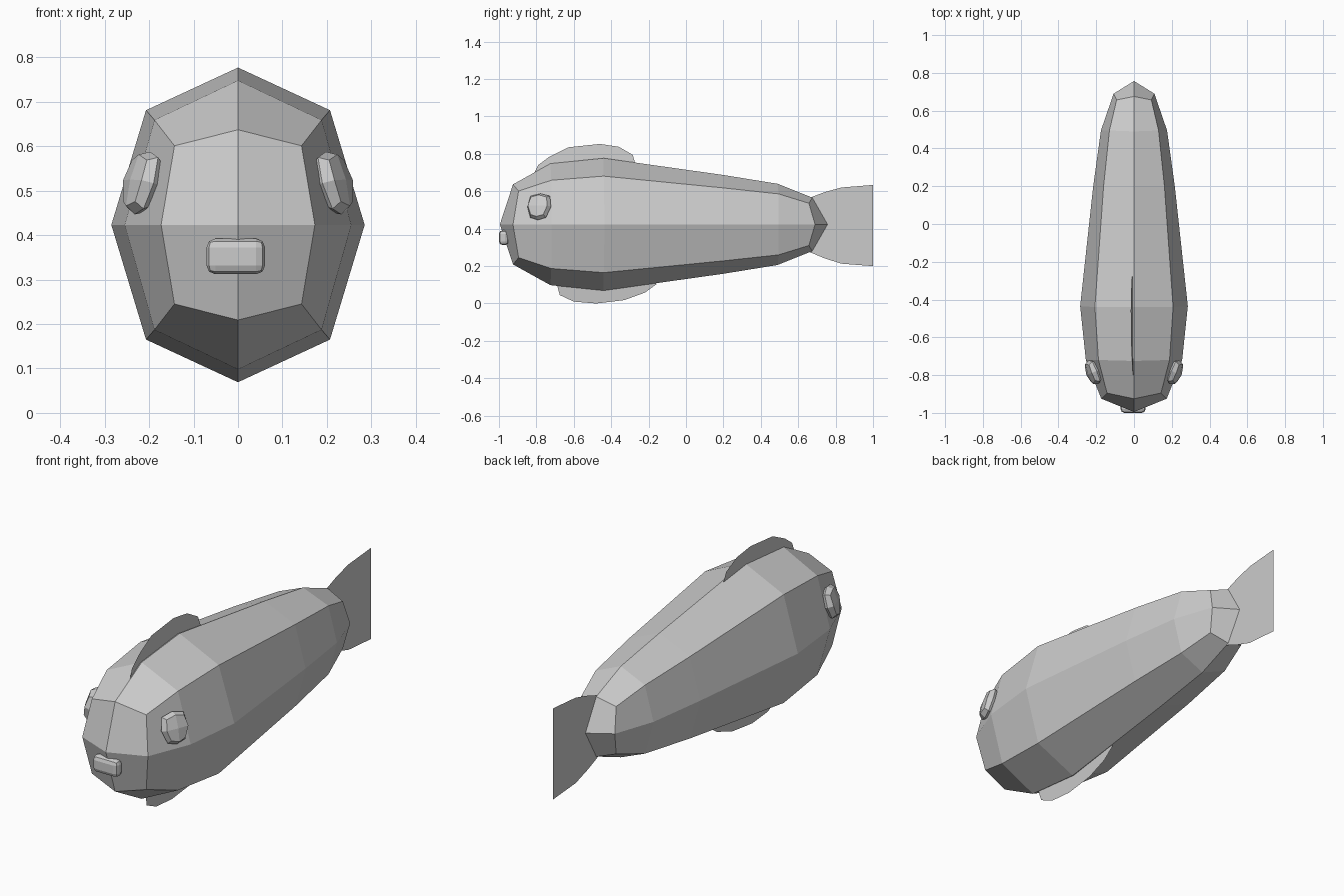
import bpy, bmesh
from mathutils import Vector, Matrix

if "Cube" in bpy.data.objects:
    bpy.data.objects.remove(bpy.data.objects["Cube"])

ZC = 0.423  # height of the body's axis


def finish(bm, name):
    bmesh.ops.recalc_face_normals(bm, faces=bm.faces[:])
    me = bpy.data.meshes.new(name)
    bm.to_mesh(me)
    bm.free()
    ob = bpy.data.objects.new(name, me)
    bpy.context.collection.objects.link(ob)
    return ob


# Body: eight-sided rings, each end closed by four quads round a tip
def ring(bm, top, corner, side):
    (yt, h), (yc, cx, ch), (ys, sx) = top, corner, side
    pts = [(0, yt, h), (cx, yc, ch), (sx, ys, 0), (cx, yc, -ch),
           (0, yt, -h), (-cx, yc, -ch), (-sx, ys, 0), (-cx, yc, ch)]
    return [bm.verts.new((x, y, ZC + z)) for x, y, z in pts]


# (top y, half height), (corner y, x, half height), (side y, x)
sections = [
    ((-0.925, 0.214), (-0.895, 0.143, 0.178), (-0.925, 0.173)),
    ((-0.725, 0.325), (-0.72, 0.188, 0.236), (-0.72, 0.255)),
    ((-0.44, 0.354), (-0.44, 0.207, 0.258), (-0.435, 0.285)),
    ((0.20, 0.264), (0.20, 0.161, 0.195), (0.20, 0.216)),
    ((0.49, 0.217), (0.495, 0.130, 0.163), (0.495, 0.175)),
    ((0.675, 0.143), (0.657, 0.092, 0.113), (0.69, 0.108)),
]
bm = bmesh.new()
rings = [ring(bm, *s) for s in sections]
for a, b in zip(rings, rings[1:]):
    for i in range(8):
        j = (i + 1) % 8
        bm.faces.new((a[i], a[j], b[j], b[i]))
for r, y in ((rings[0], -0.995), (rings[-1], 0.757)):
    tip = bm.verts.new((0, y, ZC))
    for i in range(0, 8, 2):
        bm.faces.new((tip, r[i], r[i + 1], r[(i + 2) % 8]))
finish(bm, "body")


# Fins: thin flat sheets, leaning slightly sideways away from their root
def fin(name, outline, root_z=0.0, lean=0.0):
    bm = bmesh.new()
    bm.faces.new([bm.verts.new((lean * (z - root_z), y, z)) for y, z in outline])
    bmesh.ops.triangulate(bm, faces=bm.faces[:])
    return finish(bm, name)


fin("tail_fin", [(0.60, 0.54), (0.66, 0.565), (0.74, 0.595), (0.83, 0.620), (1.0, 0.634),
                 (0.975, 0.50), (0.965, 0.42), (0.978, 0.33), (1.0, 0.2),
                 (0.83, 0.213), (0.74, 0.242), (0.66, 0.275), (0.60, 0.30)])
fin("dorsal_fin", [(-0.81, 0.70), (-0.79, 0.74), (-0.73, 0.785), (-0.63, 0.835),
                   (-0.46, 0.853), (-0.36, 0.838), (-0.285, 0.795), (-0.272, 0.75),
                   (-0.28, 0.70)], 0.68, -0.1)
fin("belly_fin", [(-0.695, 0.12), (-0.675, 0.045), (-0.60, 0.01), (-0.48, 0.0),
                  (-0.33, 0.018), (-0.22, 0.058), (-0.155, 0.105), (-0.30, 0.15)], 0.15, 0.08)


# Cube split once and rounded by pulling in its edges and corners
def pebble(edge, corner):
    bm = bmesh.new()
    bmesh.ops.create_cube(bm, size=2)
    bmesh.ops.subdivide_edges(bm, edges=bm.edges[:], cuts=1, use_grid_fill=True)
    for v in bm.verts:
        n = sum(abs(c) > 0.5 for c in v.co)
        v.co *= (1, 1, edge, corner)[n]
    return bm


# Eyes: flattened pebbles, narrower at the bottom, facing out and forward
for s, name in ((1, "eye_left"), (-1, "eye_right")):
    bm = pebble(0.82, 0.66)
    n = Vector((0.9, -0.36, 0.26)).normalized()
    t = Vector((0, 0, 1)).cross(n).normalized()
    u = n.cross(t)
    for v in bm.verts:
        x, y, z = v.co
        w = 0.068 if z > -0.3 else 0.055
        p = Vector((0.215, -0.785, 0.517)) + n * x * 0.031 + t * y * w + u * z * 0.073
        v.co = (s * p.x, p.y, p.z)
    finish(bm, name)

# Mouth: a wide rounded lip on the snout
bm = bmesh.new()
bmesh.ops.create_cube(bm, size=1, matrix=Matrix.Translation((-0.005, -0.974, 0.352))
                      @ Matrix.Diagonal((0.132, 0.052, 0.08, 1)))
bmesh.ops.bevel(bm, geom=bm.edges[:], offset=0.02, segments=2, profile=0.5, affect='EDGES')
finish(bm, "mouth")
